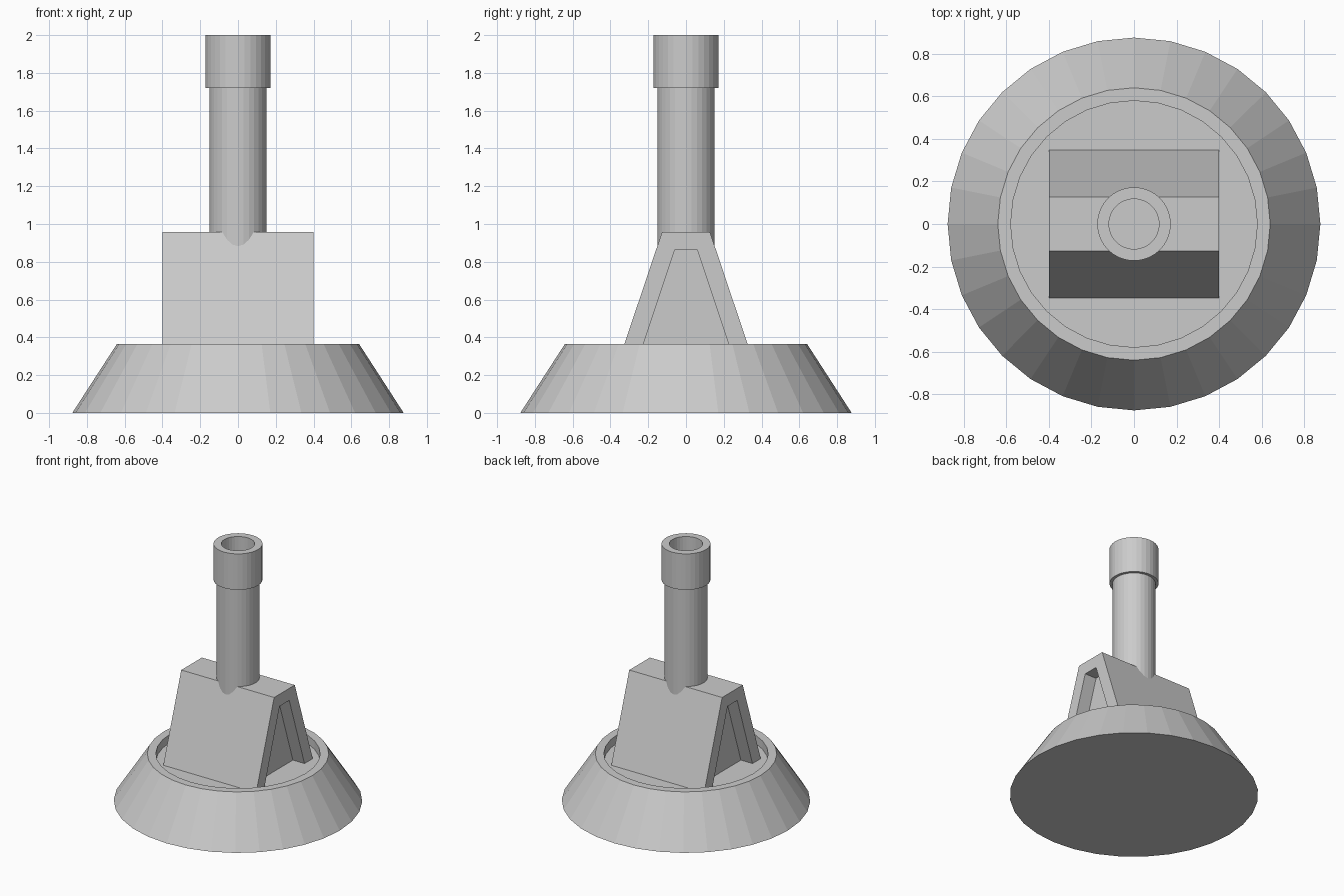
import bpy, bmesh, math

if "Cube" in bpy.data.objects:
    bpy.data.objects.remove(bpy.data.objects["Cube"])

SIDES = 32


def finish(name, bm):
    bmesh.ops.recalc_face_normals(bm, faces=bm.faces)
    mesh = bpy.data.meshes.new(name)
    bm.to_mesh(mesh)
    bm.free()
    obj = bpy.data.objects.new(name, mesh)
    bpy.context.collection.objects.link(obj)
    return obj


def lathe(name, profile):
    """Closed solid of revolution from (radius, z) rings, capped at both ends."""
    bm = bmesh.new()
    rings = []
    for r, z in profile:
        rings.append([bm.verts.new((r * math.sin(2 * math.pi * i / SIDES),
                                    r * math.cos(2 * math.pi * i / SIDES), z))
                      for i in range(SIDES)])
    for a, b in zip(rings, rings[1:]):
        for i in range(SIDES):
            j = (i + 1) % SIDES
            bm.faces.new((a[i], a[j], b[j], b[i]))
    bm.faces.new(rings[0])
    bm.faces.new(rings[-1])
    return finish(name, bm)


# Sloped base with a shallow dished top
FLOOR = 0.30
lathe("base", [(0.877, 0), (0.641, 0.365), (0.58, 0.365), (0.58, FLOOR)])

# Upright tube with a thicker hollow collar
lathe("tube", [(0.152, 0.75), (0.152, 1.72), (0.173, 1.72), (0.173, 2.0),
               (0.118, 2.0), (0.118, 1.70)])

# Tapered bracket with a recessed panel in each end
HALF, DEPTH = 0.40, 0.10
outer = [(-0.348, FLOOR), (-0.127, 0.957), (0.127, 0.957), (0.348, FLOOR)]
inner = [(-0.247, FLOOR), (-0.059, 0.863), (0.059, 0.863), (0.247, FLOOR)]
bm = bmesh.new()
ends = []
for side in (-1, 1):
    o = [bm.verts.new((side * HALF, y, z)) for y, z in outer]
    n = [bm.verts.new((side * HALF, y, z)) for y, z in inner]
    p = [bm.verts.new((side * (HALF - DEPTH), y, z)) for y, z in inner]
    bm.faces.new(o + n[::-1])
    for i in range(3):
        bm.faces.new((n[i], n[i + 1], p[i + 1], p[i]))
    bm.faces.new(p)
    ends.append((o, n, p))
(o1, n1, p1), (o2, n2, p2) = ends
for i in range(3):
    bm.faces.new((o1[i], o1[i + 1], o2[i + 1], o2[i]))
# Underside follows the two recesses
bm.faces.new((o1[0], n1[0], p1[0], p1[3], n1[3], o1[3],
              o2[3], n2[3], p2[3], p2[0], n2[0], o2[0]))
finish("bracket", bm)
